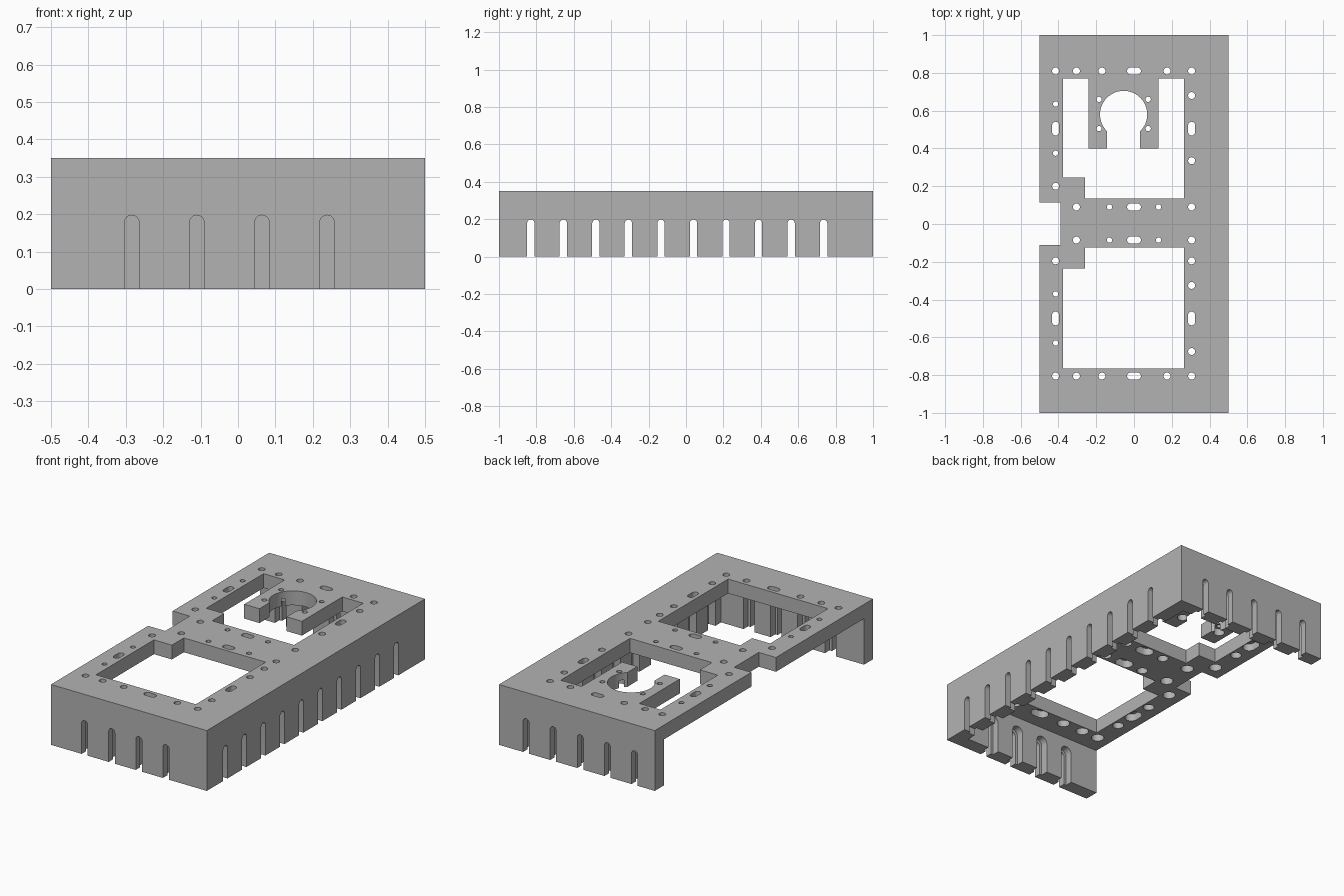
import bpy, bmesh, math
from mathutils import Vector

if "Cube" in bpy.data.objects:
    bpy.data.objects.remove(bpy.data.objects["Cube"], do_unlink=True)

X, Y, Z = Vector((1, 0, 0)), Vector((0, 1, 0)), Vector((0, 0, 1))
HEIGHT, WALL, STEP = 0.35, 0.083, 0.04   # STEP: depth of the narrow part of each hole


def prism(bm, pts, origin, u, v, w):
    """Extrude a 2D outline lying in the u/v plane along w."""
    face = bm.faces.new([bm.verts.new(origin + u * a + v * b) for a, b in pts])
    ext = bmesh.ops.extrude_face_region(bm, geom=[face])["geom"]
    bmesh.ops.translate(bm, vec=w, verts=[e for e in ext if isinstance(e, bmesh.types.BMVert)])


def rect(x0, x1, y0, y1):
    return [(x0, y0), (x1, y0), (x1, y1), (x0, y1)]


def arc(cx, cy, r, a0, a1, n):
    return [(cx + r * math.cos(math.radians(a0 + (a1 - a0) * i / n)),
             cy + r * math.sin(math.radians(a0 + (a1 - a0) * i / n))) for i in range(n + 1)]


def capsule(r, half):
    """Rounded slot along the second axis; a circle when half is zero."""
    pts = arc(0, half, r, 0, 180, 12) + arc(0, -half, r, 180, 360, 12)
    return pts if half else pts[:12] + pts[13:25]


def mesh_object(name, bm):
    bmesh.ops.recalc_face_normals(bm, faces=bm.faces)
    me = bpy.data.meshes.new(name)
    bm.to_mesh(me)
    bm.free()
    ob = bpy.data.objects.new(name, me)
    bpy.context.scene.collection.objects.link(ob)
    return ob


# Solid block
bm = bmesh.new()
prism(bm, rect(-0.5, 0.5, -1, 1), Vector(), X, Y, Z * HEIGHT)
body = mesh_object("mounting_cover", bm)

# Hollow underside, open on the right side
hollow = bmesh.new()
prism(hollow, rect(-0.6, 0.5 - WALL, WALL - 1, 1 - WALL), -0.1 * Z, X, Y, Z * (0.1 + HEIGHT - WALL))

# Openings in the top plate: front window, rear window around the keyhole bracket, edge notch
openings = bmesh.new()
front = [(-0.375, -0.765), (0.265, -0.765), (0.265, -0.125), (-0.26, -0.125),
         (-0.26, -0.235), (-0.375, -0.235)]
a = math.degrees(math.asin(0.0875 / 0.125))
keyhole = [(0.0325, 0.4)] + arc(-0.055, 0.58, 0.125, a - 90, 270 - a, 40) + [(-0.1425, 0.4)]
rear = [(-0.26, 0.135), (0.265, 0.135), (0.265, 0.77), (0.13, 0.77), (0.13, 0.4)] + keyhole + \
       [(-0.24, 0.4), (-0.24, 0.77), (-0.375, 0.77), (-0.375, 0.245), (-0.26, 0.245)]
for outline in (front, rear, rect(-0.6, -0.39, -0.11, 0.115)):
    prism(openings, outline, Z * 0.2, X, Y, Z * 0.3)

# Screw holes in the top plate: x, y, kind
R, L = 0.305, -0.415
holes = []
for y in (0.81, -0.805):
    holes += [(x, y, "round") for x in (L, -R, -0.17, 0.175, R)] + [(0, y, "wide")]
for y in (0.09, -0.085):
    holes += [(-R, y, "round"), (-0.13, y, "small"), (0, y, "wide"), (0.13, y, "small"), (R, y, "round")]
holes += [(R, y, "round") for y in (0.68, 0.335, -0.195, -0.325, -0.675)]
holes += [(L, y, "round") for y in (0.2, -0.195)]
holes += [(L, y, "small") for y in (0.635, 0.375, -0.37, -0.63)]
holes += [(x, y, "long") for x in (L, R) for y in (0.505, -0.5)]
holes += [(x, y, "small") for x in (-0.185, 0.075) for y in (0.505, 0.66)]

narrow, pockets = bmesh.new(), bmesh.new()
for x, y, kind in holes:
    r, big = (0.014, 0.03) if kind == "small" else (0.0185, 0.035)
    half = 0.018 if kind in ("wide", "long") else 0
    u, v = (Y, X) if kind == "wide" else (X, Y)
    at = Vector((x, y, 0.2))
    prism(narrow, capsule(r, half), at, u, v, Z * 0.3)
    prism(pockets, capsule(big, half), at, u, v, Z * (HEIGHT - STEP - 0.2))


# Arched slots in the walls, widened on the inside
def wall_slot(foot, along, inward):
    for bm, r, start, depth in ((narrow, 0.0195, -0.05, 0.18), (pockets, 0.035, STEP, 0.08)):
        outline = arc(0, 0.178, r, 0, 180, 12) + [(-r, -0.1), (r, -0.1)]
        prism(bm, outline, foot + inward * start, along, Z, inward * depth)


for i in range(4):
    wall_slot(Vector((-0.284 + 0.174 * i, -1, 0)), X, Y)
for i in range(5):
    wall_slot(Vector((-0.37 + 0.174 * i, 1, 0)), X, -Y)
for i in range(10):
    wall_slot(Vector((0.5, -0.83 + 0.174 * i, 0)), Y, -X)

# Cut everything out of the block
cutters = []
for name, bm in (("hollow", hollow), ("openings", openings), ("narrow_holes", narrow), ("pockets", pockets)):
    cutter = mesh_object(name + "_cutter", bm)
    cutter.hide_render = True
    mod = body.modifiers.new(name, "BOOLEAN")
    mod.operation, mod.solver, mod.object = "DIFFERENCE", "EXACT", cutter
    cutters.append(cutter)
bpy.context.view_layer.update()
result = bpy.data.meshes.new_from_object(body.evaluated_get(bpy.context.evaluated_depsgraph_get()))
body.modifiers.clear()
body.data = result
for cutter in cutters:
    bpy.data.objects.remove(cutter, do_unlink=True)

# Plain grey finish
grey = bpy.data.materials.new("plain_grey")
grey.use_nodes = True
colour = (0.45, 0.45, 0.45, 1)
grey.diffuse_color = colour
grey.node_tree.nodes["Principled BSDF"].inputs["Base Color"].default_value = colour
body.data.materials.clear()
body.data.materials.append(grey)

bpy.ops.object.select_all(action="DESELECT")
body.select_set(True)
bpy.context.view_layer.objects.active = body
bpy.ops.object.shade_smooth_by_angle(angle=math.radians(30))
